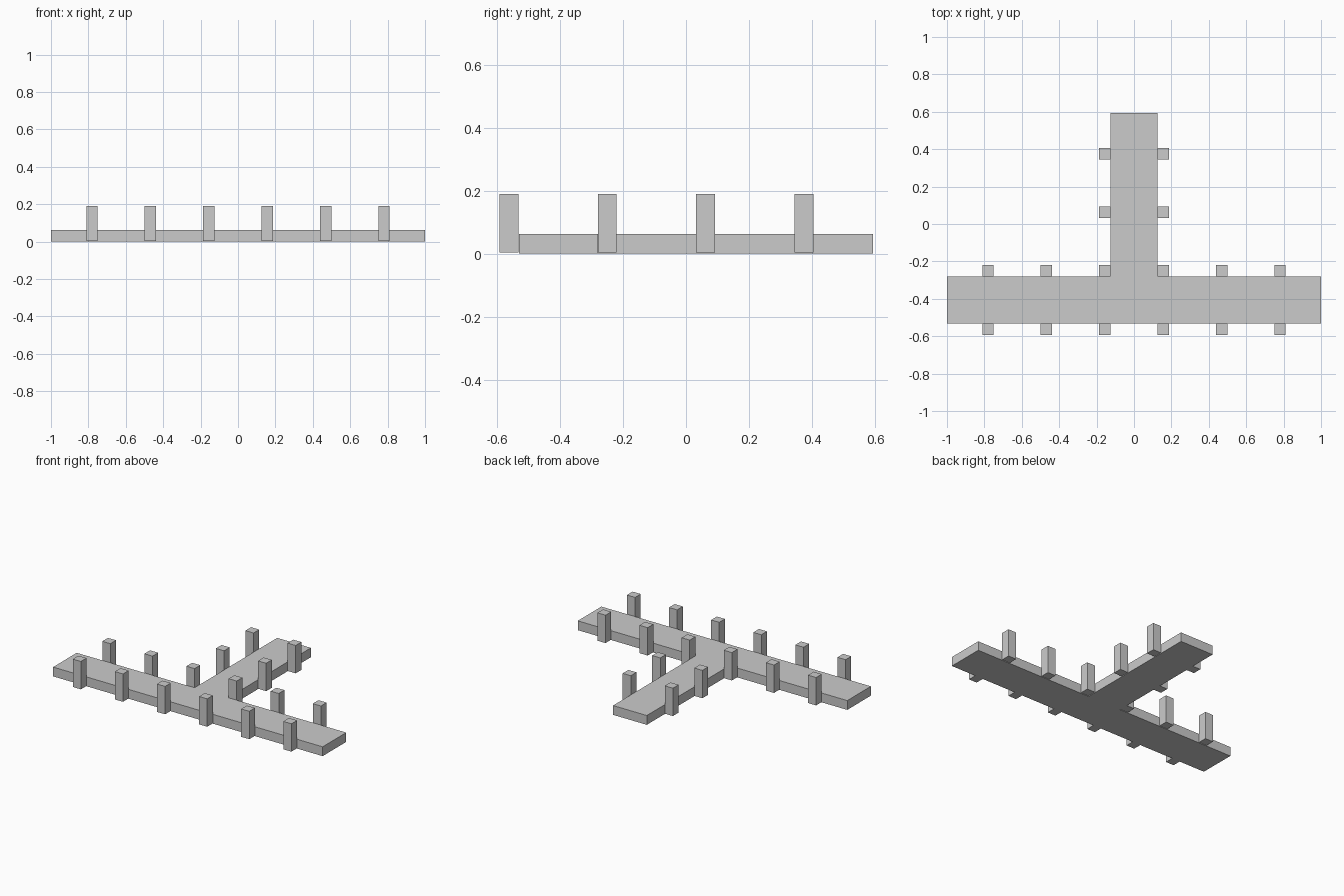
import bpy, bmesh

if "Cube" in bpy.data.objects:
    bpy.data.objects.remove(bpy.data.objects["Cube"])

DECK_H, POST_H, POST_W = 0.0625, 0.19, 0.06
HALF = 0.125                      # half width of the walkway
Y_FRONT, Y_BACK, Y_END = -0.531, -0.281, 0.594
PITCH = 0.3125


def add_mesh(name, bm):
    bmesh.ops.recalc_face_normals(bm, faces=bm.faces)
    mesh = bpy.data.meshes.new(name)
    bm.to_mesh(mesh)
    bm.free()
    obj = bpy.data.objects.new(name, mesh)
    bpy.context.collection.objects.link(obj)
    return obj


def prism(name, outline, z0, z1):
    bm = bmesh.new()
    face = bm.faces.new([bm.verts.new((x, y, z0)) for x, y in outline])
    ext = bmesh.ops.extrude_face_region(bm, geom=[face])
    verts = [g for g in ext["geom"] if isinstance(g, bmesh.types.BMVert)]
    bmesh.ops.translate(bm, verts=verts, vec=(0, 0, z1 - z0))
    return add_mesh(name, bm)


def post(name, x, y):
    h = POST_W / 2
    prism(name, [(x - h, y - h), (x + h, y - h), (x + h, y + h), (x - h, y + h)],
          0.003, POST_H)


# T-shaped walkway
right = [(1, Y_FRONT), (1, Y_BACK), (HALF, Y_BACK), (HALF, Y_END)]
prism("deck", right + [(-x, y) for x, y in reversed(right)], 0, DECK_H)

# Posts along both long edges of the crossbar
for i in range(6):
    x = (i - 2.5) * PITCH
    post(f"front_post_{i + 1}", x, -0.5625)
    post(f"back_post_{i + 1}", x, -0.25)

# Posts along both sides of the stem
for i in range(2):
    y = 0.0625 + i * PITCH
    post(f"stem_left_post_{i + 1}", -PITCH / 2, y)
    post(f"stem_right_post_{i + 1}", PITCH / 2, y)
